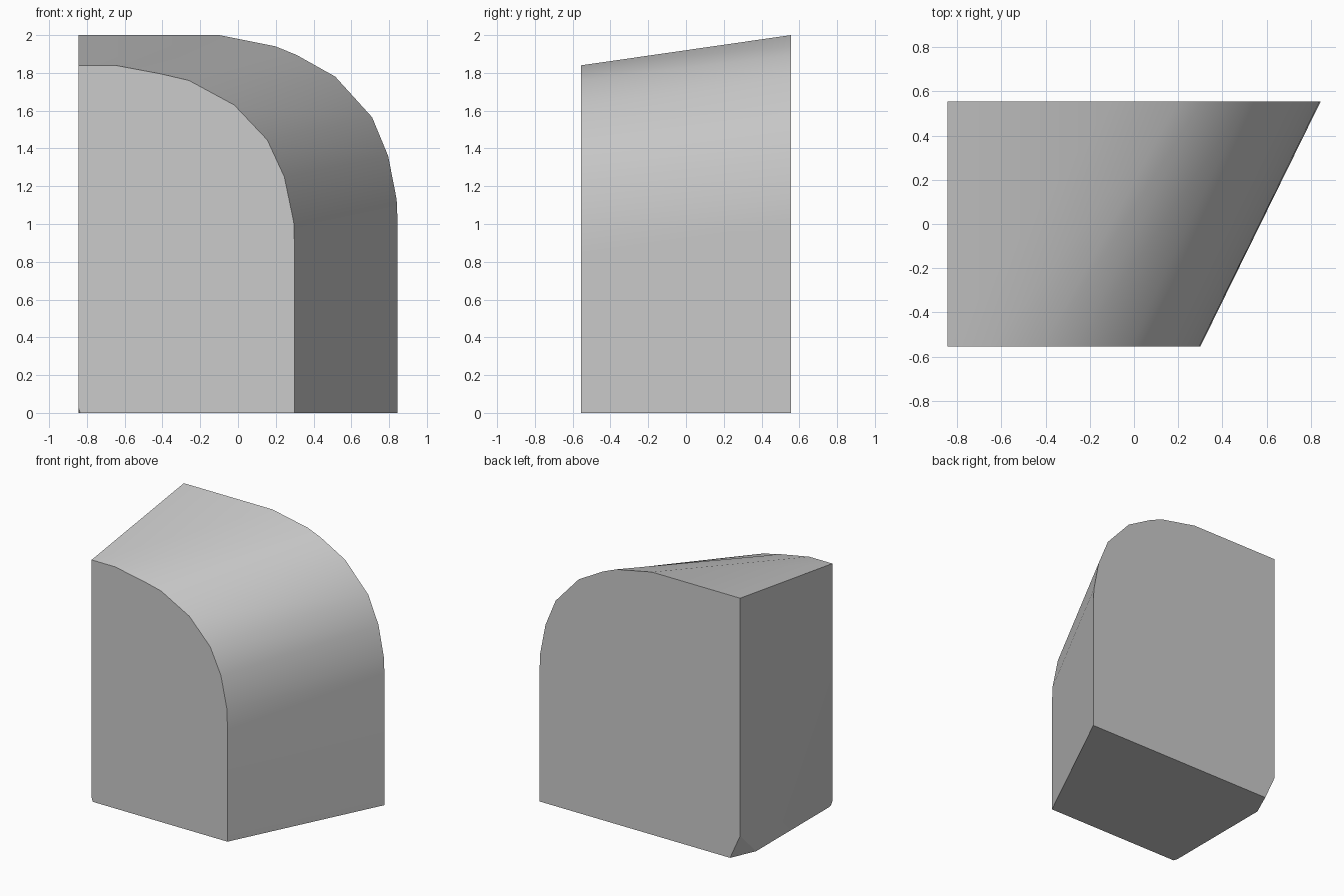
import bpy, bmesh, math
from mathutils import Vector

cube = bpy.data.objects.get("Cube")
if cube:
    bpy.data.objects.remove(cube, do_unlink=True)

LEFT, DEPTH = -0.845, 0.555

# Matching front and back arch profiles (x, z), from the top left to the foot
front = [(LEFT, 1.84), (-.65, 1.84), (-.41, 1.795), (-.26, 1.76), (-.02, 1.63),
         (.155, 1.445), (.245, 1.25), (.295, 1.01), (.30, .85), (.30, 0), (LEFT, 0)]
back = [(LEFT, 2), (-.1, 2), (.20, 1.94), (.31, 1.895), (.515, 1.78),
        (.71, 1.565), (.795, 1.36), (.84, 1.13), (.845, 1.01), (.845, 0), (LEFT, 0)]


def make_material(name, colour):
    mat = bpy.data.materials.new(name)
    mat.use_nodes = True
    mat.diffuse_color = colour
    mat.node_tree.nodes["Principled BSDF"].inputs["Base Color"].default_value = colour
    return mat


def cut_corner(bm, y, size):
    """Slice off the bottom corner on the flat side at depth y."""
    side = math.copysign(1, y)
    dx, dy, dz = size
    bmesh.ops.bisect_plane(
        bm, geom=bm.verts[:] + bm.edges[:] + bm.faces[:],
        plane_co=Vector((LEFT + dx, y, 0)),
        plane_no=Vector((-1 / dx, side / dy, -1 / dz)).normalized(),
        clear_outer=True)
    bmesh.ops.holes_fill(bm, edges=[e for e in bm.edges if e.is_boundary])


# Block lofted between the two profiles
bm = bmesh.new()
ring_a = [bm.verts.new((x, -DEPTH, z)) for x, z in front]
ring_b = [bm.verts.new((x, DEPTH, z)) for x, z in back]
bm.faces.new(ring_a)
bm.faces.new(ring_b[::-1])
for i in range(len(front)):
    j = (i + 1) % len(front)
    bm.faces.new((ring_a[i], ring_a[j], ring_b[j], ring_b[i]))

# Clipped bottom corners
cut_corner(bm, DEPTH, (.085, .19, .19))
cut_corner(bm, -DEPTH, (.01, .03, .03))
bmesh.ops.recalc_face_normals(bm, faces=bm.faces[:])

mesh = bpy.data.meshes.new("slanted_arch_block")
bm.to_mesh(mesh)
bm.free()
block = bpy.data.objects.new("slanted_arch_block", mesh)
bpy.context.collection.objects.link(block)
mesh.materials.append(make_material("light_grey", (.6, .6, .6, 1)))

# Smooth the curved shoulder, keep the outline edges sharp
bpy.ops.object.select_all(action='DESELECT')
block.select_set(True)
bpy.context.view_layer.objects.active = block
bpy.ops.object.shade_smooth_by_angle(angle=math.radians(30))
